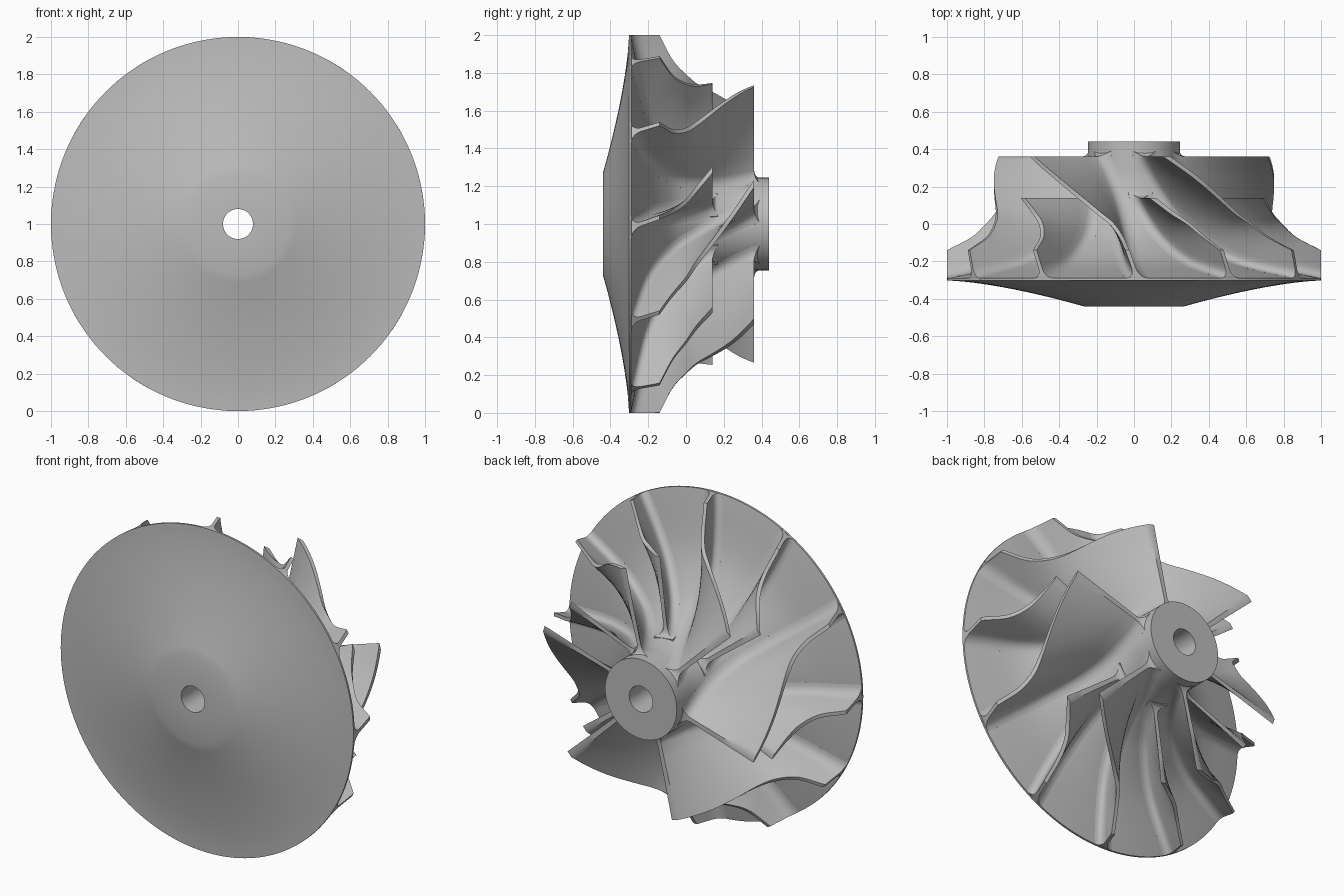
import bpy, bmesh, math
from math import sin, cos, radians, hypot, sqrt, pi

cube = bpy.data.objects.get("Cube")
if cube:
    bpy.data.objects.remove(cube, do_unlink=True)

metal = bpy.data.materials.new("machined grey metal")
metal.use_nodes = True
GREY = (0.5, 0.5, 0.5, 1)
metal.diffuse_color = GREY
metal.node_tree.nodes["Principled BSDF"].inputs["Base Color"].default_value = GREY

# Blade stations: tip y, tip radius, hub y, hub radius, tip angle, hub angle
STATIONS = [
    (.36, .75, .36, .245, -46.5, -46.5),
    (.25, .75, .25, .25, -34, -34),
    (.14, .75, .14, .275, -22.5, -22.5),
    (.06, .762, .03, .33, -14.5, -14),
    (0, .80, -.09, .44, -8.5, -7.5),
    (-.07, .87, -.21, .66, -4.5, -2.5),
    (-.14, 1, -.29, 1, -2, 1),
]
STEPS = 8          # sub-steps between stations
FILLET = .05       # root fillet radius
HALF = .011        # half blade thickness


def spline(rows):
    """Catmull-Rom curve through the rows."""
    def ghost(a, b):
        return tuple(2 * p - q for p, q in zip(a, b))
    pts = [ghost(rows[0], rows[1])] + rows + [ghost(rows[-1], rows[-2])]
    out = []
    for a, b, c, d in zip(pts, pts[1:], pts[2:], pts[3:]):
        for k in range(STEPS):
            t = k / STEPS
            out.append(tuple(
                .5 * (2 * q + (r - p) * t + (2 * p - 5 * q + 4 * r - s) * t * t
                      + (3 * q - p - 3 * r + s) * t ** 3)
                for p, q, r, s in zip(a, b, c, d)))
    return out + [rows[-1]]


def polar(r, angle, y):
    """Point around the wheel axis, angle measured from the top."""
    return (r * sin(angle), y, 1 + r * cos(angle))


def finish(bm, name, sharp):
    bmesh.ops.recalc_face_normals(bm, faces=bm.faces[:])
    mesh = bpy.data.meshes.new(name)
    bm.to_mesh(mesh)
    bm.free()
    mesh.materials.append(metal)
    obj = bpy.data.objects.new(name, mesh)
    bpy.context.collection.objects.link(obj)
    bpy.ops.object.select_all(action='DESELECT')
    bpy.context.view_layer.objects.active = obj
    obj.select_set(True)
    bpy.ops.object.shade_smooth_by_angle(angle=radians(sharp))
    return obj


CURVE = spline(STATIONS)


def build_hub(segments=144):
    # Closed lathe profile: bore, nose, flow surface, rim, dished front face
    profile = [(.08, -.44), (.08, .44), (.245, .44)]
    profile += [(c[3], c[2]) for c in CURVE]
    for k in range(17):
        r = 1 - .73 * k / 16
        profile.append((r, -.302 - .138 * ((1 - r) / .73) ** 1.5))
    bm = bmesh.new()
    rings = [[bm.verts.new(polar(r, 2 * pi * i / segments, y))
              for i in range(segments)] for r, y in profile]
    for a, b in zip(rings, rings[1:] + rings[:1]):
        for i in range(segments):
            j = (i + 1) % segments
            bm.faces.new((a[i], a[j], b[j], b[i]))
    finish(bm, "hub_and_backplate", 25)


def span_points(c):
    """(radius, y, angle, root flare) from just inside the hub to the tip."""
    ty, tr, hy, hr, ta, ha = c
    length = hypot(tr - hr, ty - hy)
    depths = [-.012] + [FILLET * f for f in (0, .06, .16, .32, .6, 1)]
    depths += [FILLET + (length - FILLET) * k / 6 for k in range(1, 7)]
    out = []
    for d in depths:
        v = d / length
        q = min(1, max(0, 1 - d / FILLET))
        flare = FILLET * (1 - sqrt(1 - q * q))
        out.append((hr + (tr - hr) * v, hy + (ty - hy) * v,
                    radians(ha + (ta - ha) * v), flare))
    return out


def build_blade(name, first, turn):
    grid = [span_points(c) for c in CURVE[first * STEPS:]]
    last = len(grid) - 1
    bm = bmesh.new()
    sides = ([], [])
    for i, row in enumerate(grid):
        before, after = grid[max(i - 1, 0)], grid[min(i + 1, last)]
        pair = ([], [])
        for (r, y, a, flare), p, n in zip(row, before, after):
            run = hypot(n[0] - p[0], n[1] - p[1])
            slope = r * (n[2] - p[2]) / run
            offset = (HALF + flare) * sqrt(1 + slope * slope) / r
            if i == 0:
                y += flare * .6      # fillet wraps the leading edge
            for side, sign in zip(pair, (-1, 1)):
                side.append(bm.verts.new(polar(r, a + turn + sign * offset, y)))
        sides[0].append(pair[0])
        sides[1].append(pair[1])
    left, right = sides
    cols = len(left[0])
    for i in range(last):
        for s in sides:
            for j in range(cols - 1):
                bm.faces.new((s[i][j], s[i + 1][j], s[i + 1][j + 1], s[i][j + 1]))
        for j in (0, cols - 1):      # root and tip strips
            bm.faces.new((left[i][j], left[i + 1][j], right[i + 1][j], right[i][j]))
    for i in (0, last):              # leading and trailing edges
        for j in range(cols - 1):
            bm.faces.new((left[i][j], left[i][j + 1], right[i][j + 1], right[i][j]))
    finish(bm, name, 40)


build_hub()
for n in range(6):
    build_blade(f"main_blade_{n + 1}", 0, radians(60 * n))
    build_blade(f"splitter_blade_{n + 1}", 2, radians(60 * n + 30))
